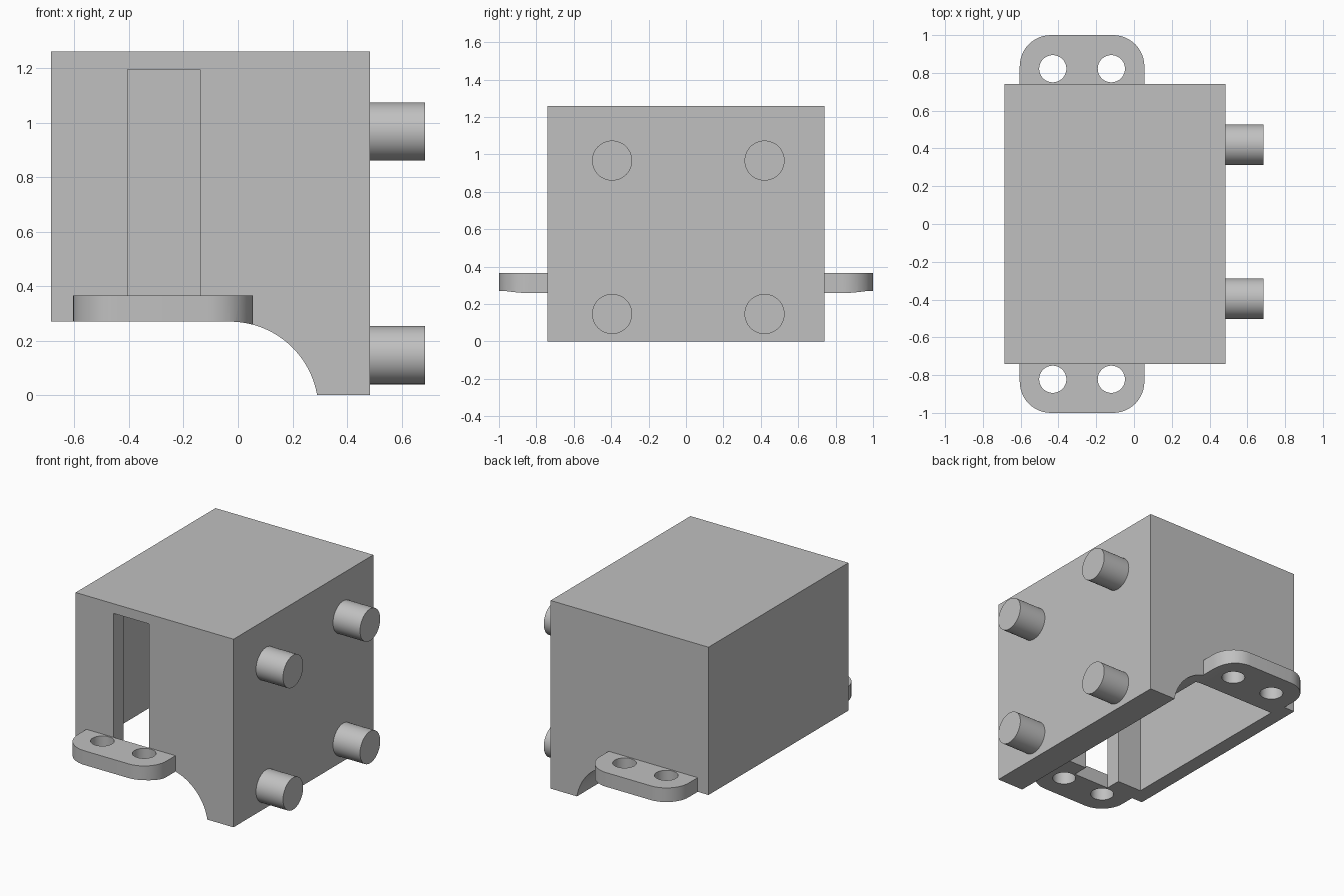
import bpy, bmesh
from math import sin, cos, pi, radians
from mathutils import Matrix, Vector

if "Cube" in bpy.data.objects:
    bpy.data.objects.remove(bpy.data.objects["Cube"])

grey = bpy.data.materials.new("light grey")
grey.use_nodes = True
grey.diffuse_color = (0.53, 0.53, 0.53, 1)
grey.node_tree.nodes["Principled BSDF"].inputs["Base Color"].default_value = (0.53, 0.53, 0.53, 1)


def finish(name, bm):
    bmesh.ops.recalc_face_normals(bm, faces=bm.faces)
    mesh = bpy.data.meshes.new(name)
    bm.to_mesh(mesh)
    bm.free()
    mesh.materials.append(grey)
    obj = bpy.data.objects.new(name, mesh)
    bpy.context.collection.objects.link(obj)
    return obj


def prism(name, points, depth):
    """Extrude a closed outline of 3D points along a vector."""
    bm = bmesh.new()
    face = bm.faces.new([bm.verts.new(p) for p in points])
    side = bmesh.ops.extrude_face_region(bm, geom=[face])["geom"]
    verts = [g for g in side if isinstance(g, bmesh.types.BMVert)]
    bmesh.ops.translate(bm, verts=verts, vec=Vector(depth))
    return finish(name, bm)


def box(name, x, y, z):
    corners = [(x[0], y[0], z[0]), (x[1], y[0], z[0]), (x[1], y[1], z[0]), (x[0], y[1], z[0])]
    return prism(name, corners, (0, 0, z[1] - z[0]))


def cylinder(name, radius, depth, centre, axis="Z"):
    bm = bmesh.new()
    turn = Matrix.Rotation(pi / 2, 4, "Y") if axis == "X" else Matrix()
    bmesh.ops.create_cone(bm, cap_ends=True, segments=48, radius1=radius, radius2=radius,
                          depth=depth, matrix=Matrix.Translation(centre) @ turn)
    return finish(name, bm)


def activate(obj):
    bpy.ops.object.select_all(action="DESELECT")
    obj.select_set(True)
    bpy.context.view_layer.objects.active = obj


def cut(obj, cutters):
    activate(obj)
    for cutter in cutters:
        mod = obj.modifiers.new("cut", "BOOLEAN")
        mod.operation, mod.solver, mod.object = "DIFFERENCE", "EXACT", cutter
        bpy.ops.object.modifier_apply(modifier=mod.name)


def smooth(obj):
    activate(obj)
    bpy.ops.object.shade_smooth_by_angle(angle=radians(30))


# Cutter that shapes the underside: a raised flat with a curved end
arc = [(-0.03 + 0.325 * sin(i * pi / 48), -1.2, -0.055 + 0.325 * cos(i * pi / 48)) for i in range(25)]
underside = prism("underside_cutter",
                  [(-1, -1.2, -0.2), (-1, -1.2, 0.27)] + arc + [(0.295, -1.2, -0.2)], (0, 2.4, 0))

# Housing, hollow and open below, with a tall slot in the front wall
housing = box("housing", (-0.685, 0.485), (-0.74, 0.74), (0, 1.26))
cavity = box("cavity_cutter", (-0.585, 0.03), (-0.635, 0.635), (-0.1, 1.195))
slot = box("slot_cutter", (-0.405, -0.14), (-0.9, -0.5), (-0.1, 1.195))
cut(housing, [underside, cavity, slot])
smooth(housing)

# Mounting tabs with rounded outer corners and two bolt holes each
helpers = [underside, cavity, slot]
left, right, radius = -0.605, 0.055, 0.165
for name, s in (("front_tab", -1), ("back_tab", 1)):
    outline = [(left, s * 0.74, 0.15), (right, s * 0.74, 0.15)]
    for cx, start in ((right - radius, 0), (left + radius, pi / 2)):
        for i in range(13):
            a = start + i * pi / 24
            outline.append((cx + radius * cos(a), s * (1 - radius + radius * sin(a)), 0.15))
    tab = prism(name, outline, (0, 0, 0.215))
    holes = [cylinder("hole_cutter", 0.072, 1, (x, s * 0.822, 0.3)) for x in (-0.43, -0.12)]
    cut(tab, [underside] + holes)
    smooth(tab)
    helpers += holes

# Four pegs on the side wall
for level, z in (("lower", 0.147), ("upper", 0.967)):
    for side, y in (("front", -0.395), ("back", 0.42)):
        smooth(cylinder(f"{level}_{side}_peg", 0.107, 0.2, (0.585, y, z), "X"))

for helper in helpers:
    bpy.data.objects.remove(helper)
